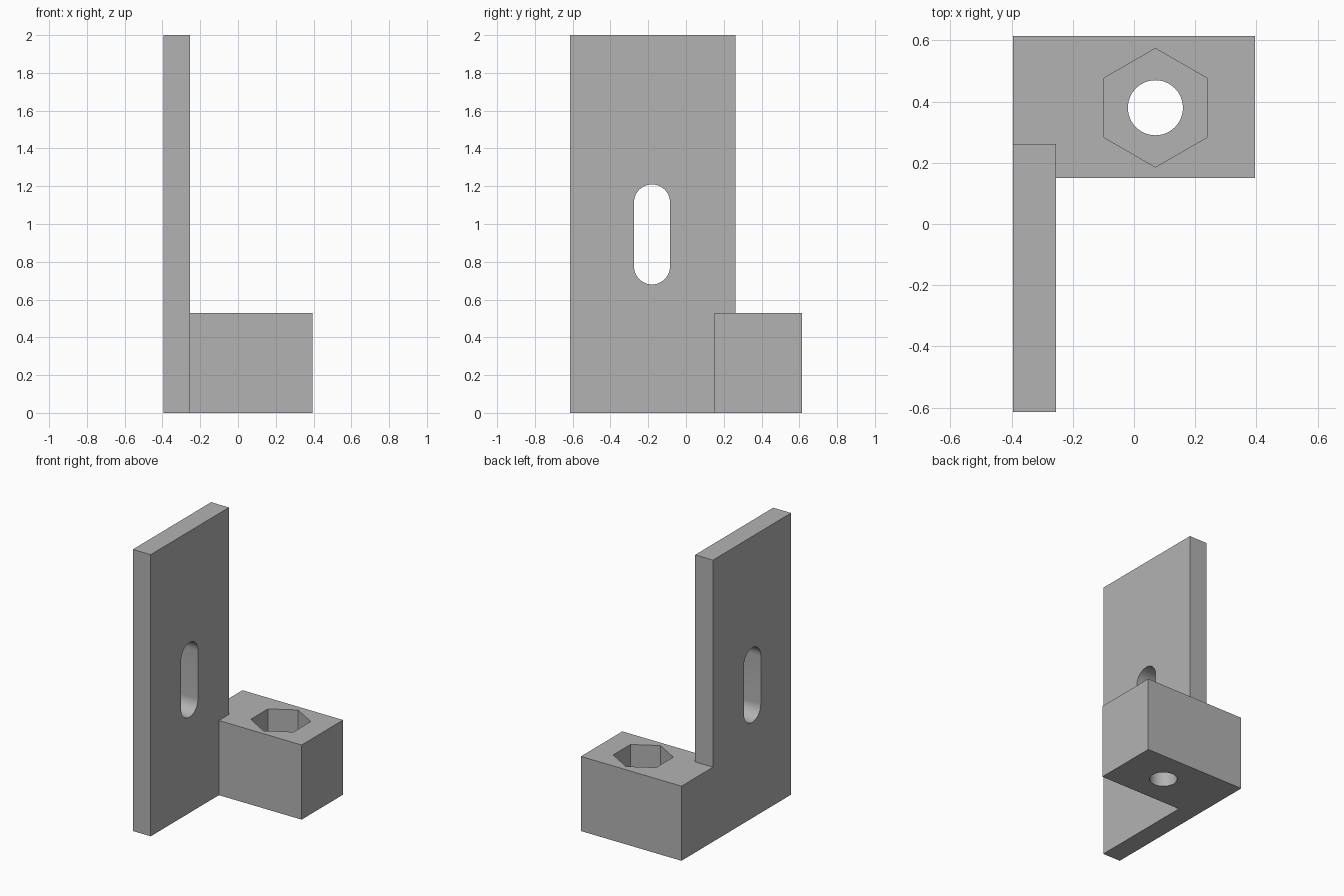
import bpy
import bmesh
from math import pi, sin, cos, radians
from mathutils import Vector

cube = bpy.data.objects.get("Cube")
if cube:
    bpy.data.objects.remove(cube, do_unlink=True)

grey = bpy.data.materials.new("plain grey")
grey.use_nodes = True
grey.diffuse_color = (0.45, 0.45, 0.45, 1)
grey.node_tree.nodes["Principled BSDF"].inputs["Base Color"].default_value = grey.diffuse_color


def prism(name, outline, extrude):
    """Solid made by sweeping a flat outline along a vector."""
    bm = bmesh.new()
    face = bm.faces.new([bm.verts.new(p) for p in outline])
    swept = bmesh.ops.extrude_face_region(bm, geom=[face])["geom"]
    verts = [v for v in swept if isinstance(v, bmesh.types.BMVert)]
    bmesh.ops.translate(bm, vec=Vector(extrude), verts=verts)
    bmesh.ops.recalc_face_normals(bm, faces=bm.faces[:])
    mesh = bpy.data.meshes.new(name)
    bm.to_mesh(mesh)
    bm.free()
    mesh.materials.append(grey)
    obj = bpy.data.objects.new(name, mesh)
    bpy.context.collection.objects.link(obj)
    return obj


def combine(target, other, operation):
    """Apply a boolean and remove the helper."""
    other.hide_render = True
    mod = target.modifiers.new(operation, 'BOOLEAN')
    mod.operation = operation
    mod.solver = 'EXACT'
    mod.object = other
    bpy.context.view_layer.objects.active = target
    bpy.ops.object.modifier_apply(modifier=mod.name)
    bpy.data.objects.remove(other, do_unlink=True)


def ring(x, y, z, radius, sides, turn=0):
    return [(x + radius * cos(turn + 2 * pi * i / sides),
             y + radius * sin(turn + 2 * pi * i / sides), z) for i in range(sides)]


LEFT, INNER, RIGHT = -0.395, -0.255, 0.395
FRONT, BACK = -0.615, 0.615
PLATE_BACK, BLOCK_FRONT, BLOCK_TOP = 0.262, 0.15, 0.53

# Upright plate with its foot running to the back of the block
side = [(FRONT, 0), (BACK, 0), (BACK, BLOCK_TOP),
        (PLATE_BACK, BLOCK_TOP), (PLATE_BACK, 2), (FRONT, 2)]
bracket = prism("bracket", [(LEFT, y, z) for y, z in side], (INNER - LEFT, 0, 0))

# Mounting block
base = [(LEFT, BLOCK_FRONT, 0), (RIGHT, BLOCK_FRONT, 0), (RIGHT, BACK, 0), (LEFT, BACK, 0)]
combine(bracket, prism("block", base, (0, 0, BLOCK_TOP)), 'UNION')

# Rounded slot through the plate
slot_y, slot_r, low, high = -0.18, 0.095, 0.775, 1.115
slot = []
for centre, start in ((high, 0), (low, pi)):
    for i in range(25):
        a = start + pi * i / 24
        slot.append((LEFT - 0.1, slot_y + slot_r * cos(a), centre + slot_r * sin(a)))
combine(bracket, prism("slot_cutter", slot, (0.4, 0, 0)), 'DIFFERENCE')

# Bolt hole and hexagonal nut pocket
hole_x, hole_y = 0.07, 0.38
combine(bracket, prism("hole_cutter", ring(hole_x, hole_y, -0.1, 0.09, 48), (0, 0, 1)), 'DIFFERENCE')
combine(bracket, prism("nut_cutter", ring(hole_x, hole_y, 0.26, 0.194, 6, pi / 2), (0, 0, 1)), 'DIFFERENCE')

bpy.ops.object.select_all(action='DESELECT')
bracket.select_set(True)
bpy.context.view_layer.objects.active = bracket
bpy.ops.object.shade_smooth_by_angle(angle=radians(30))
